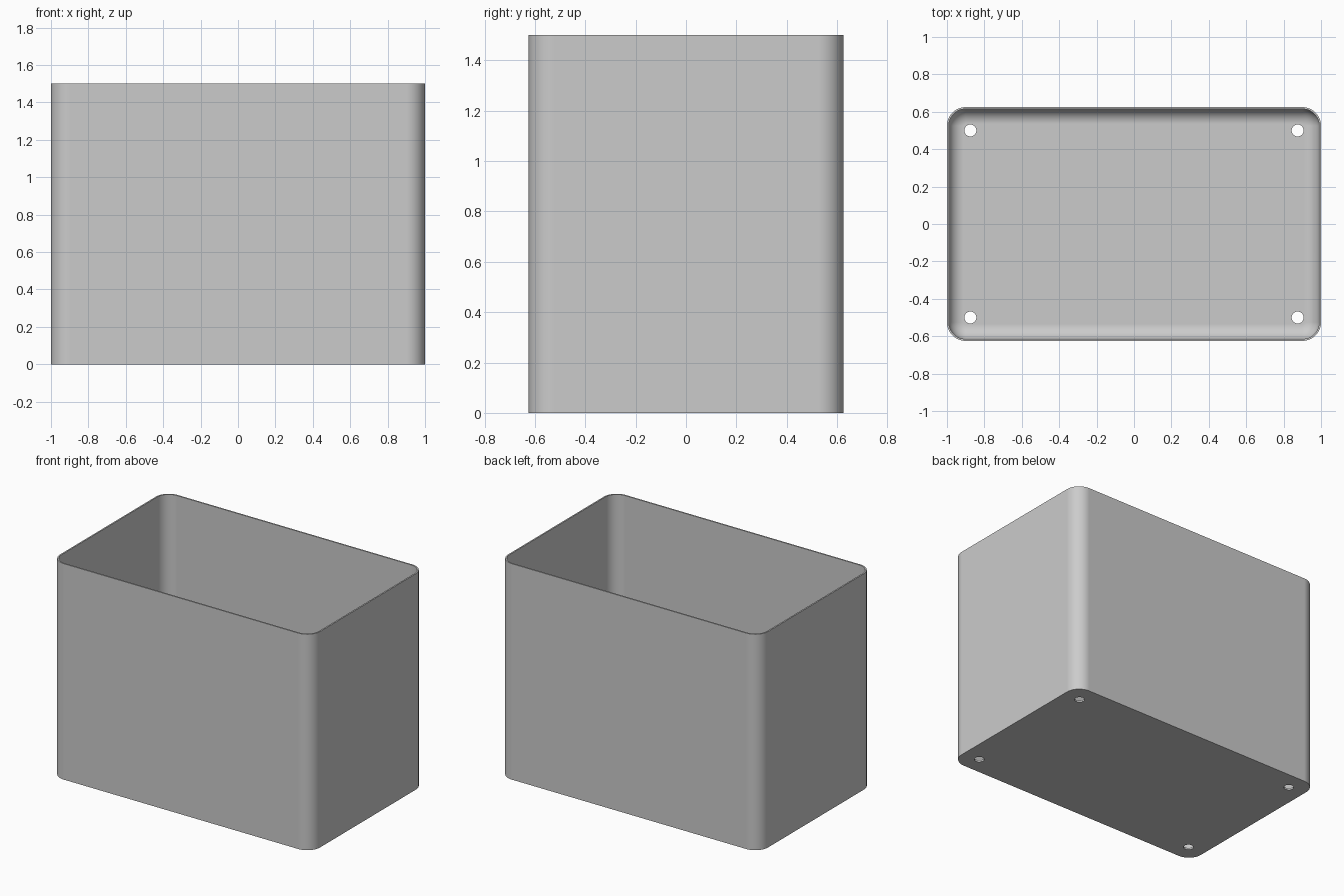
import bpy
import bmesh
from math import cos, sin, pi, radians

if "Cube" in bpy.data.objects:
    bpy.data.objects.remove(bpy.data.objects["Cube"], do_unlink=True)

HALF_X, HALF_Y, HEIGHT = 1.0, 0.625, 1.5
CORNER, WALL, FLOOR, FILLET = 0.1, 0.01, 0.0125, 0.08
CORNER_STEPS, FILLET_STEPS = 12, 10

grey = bpy.data.materials.new("light grey")
grey.use_nodes = True
grey.diffuse_color = (0.6, 0.6, 0.6, 1)
grey.node_tree.nodes["Principled BSDF"].inputs["Base Color"].default_value = (0.6, 0.6, 0.6, 1)


def rounded_ring(bm, inset, z):
    """Loop of vertices round a rounded rectangle, moved inwards by inset."""
    ring = []
    for quarter, (sx, sy) in enumerate([(1, 1), (-1, 1), (-1, -1), (1, -1)]):
        for i in range(CORNER_STEPS + 1):
            a = (quarter + i / CORNER_STEPS) * pi / 2
            r = CORNER - inset
            ring.append(bm.verts.new((sx * (HALF_X - CORNER) + r * cos(a),
                                      sy * (HALF_Y - CORNER) + r * sin(a), z)))
    return ring


# Wall section: outside, rim, inside, then the fillet down to the floor
section = [(0, 0), (0, HEIGHT), (WALL, HEIGHT)]
for i in range(FILLET_STEPS + 1):
    a = i / FILLET_STEPS * pi / 2
    section.append((WALL + FILLET * (1 - cos(a)), FLOOR + FILLET * (1 - sin(a))))

bm = bmesh.new()
rings = [rounded_ring(bm, d, z) for d, z in section]
for low, high in zip(rings, rings[1:]):
    for i in range(len(low)):
        j = (i + 1) % len(low)
        bm.faces.new((low[i], low[j], high[j], high[i]))
bm.faces.new(rings[0][::-1])
bm.faces.new(rings[-1])
bmesh.ops.recalc_face_normals(bm, faces=bm.faces)
mesh = bpy.data.meshes.new("open_box")
bm.to_mesh(mesh)
bm.free()
box = bpy.data.objects.new("open_box", mesh)
bpy.context.collection.objects.link(box)
mesh.materials.append(grey)

# Four drain holes through the floor
bm = bmesh.new()
for x in (-0.875, 0.875):
    for y in (-0.5, 0.5):
        made = bmesh.ops.create_cone(bm, cap_ends=True, segments=32,
                                     radius1=0.032, radius2=0.032, depth=0.1)
        bmesh.ops.translate(bm, verts=made["verts"], vec=(x, y, 0))
cutter_mesh = bpy.data.meshes.new("hole_cutter")
bm.to_mesh(cutter_mesh)
bm.free()
cutter_mesh.materials.append(grey)
cutter = bpy.data.objects.new("hole_cutter", cutter_mesh)
bpy.context.collection.objects.link(cutter)
cutter.hide_render = True

cut = box.modifiers.new("drain_holes", 'BOOLEAN')
cut.operation = 'DIFFERENCE'
cut.solver = 'EXACT'
cut.object = cutter
bpy.ops.object.select_all(action='DESELECT')
box.select_set(True)
bpy.context.view_layer.objects.active = box
bpy.ops.object.modifier_apply(modifier=cut.name)
bpy.data.objects.remove(cutter, do_unlink=True)

# Smooth corners and fillet, crisp rim, base and holes
bpy.ops.object.shade_smooth_by_angle(angle=radians(30))
weighted = box.modifiers.new("flat_panels", 'WEIGHTED_NORMAL')
weighted.keep_sharp = True
